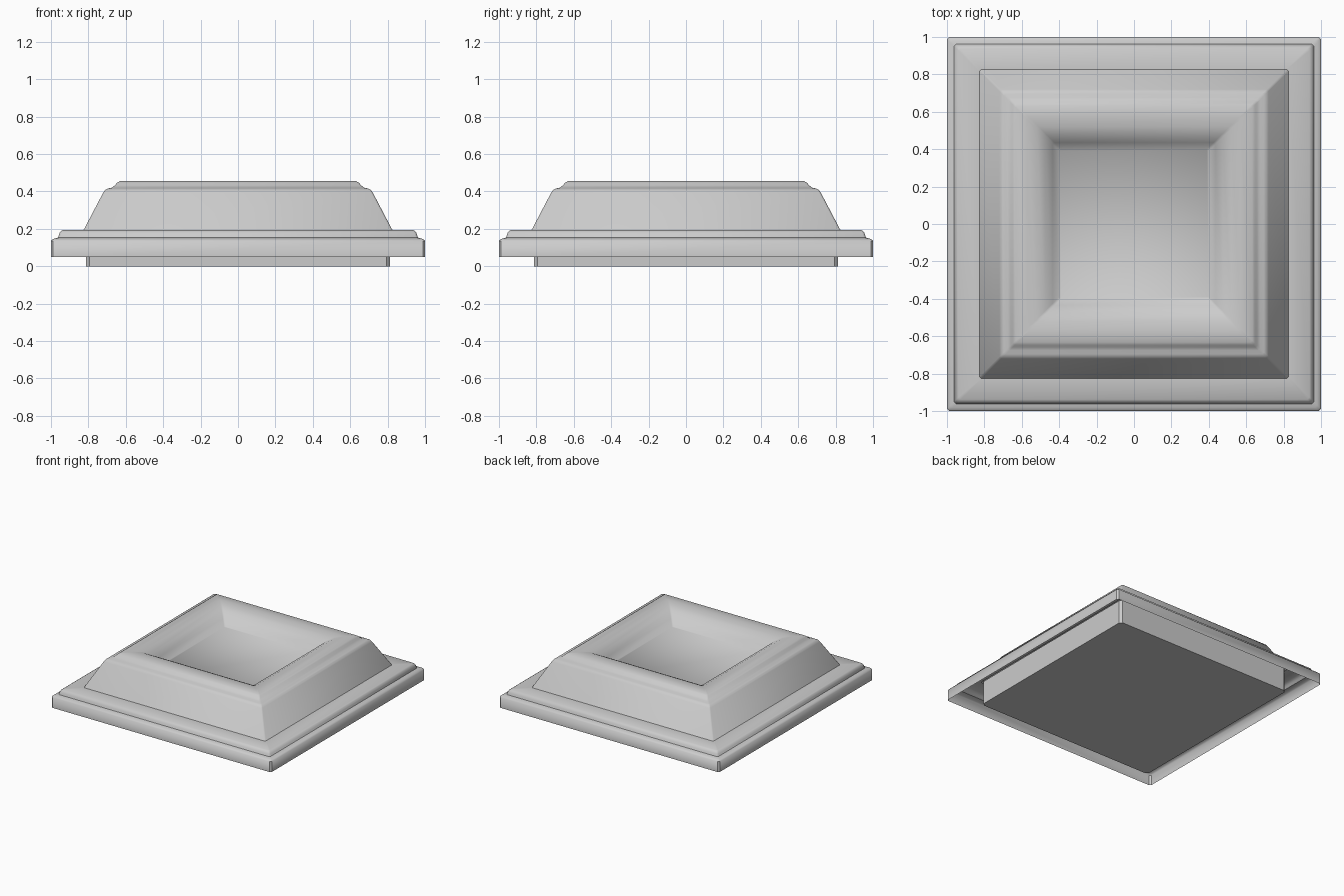
import bpy, bmesh

if "Cube" in bpy.data.objects:
    bpy.data.objects.remove(bpy.data.objects["Cube"])


def ring_points(half, z, cut):
    """Square ring with tiny clipped corners, counter-clockwise."""
    a, b = half, half - cut
    pts = [(b, -a), (a, -b), (a, b), (b, a), (-b, a), (-a, b), (-a, -b), (-b, -a)]
    return [(x, y, z) for x, y in pts]


def square_loft(name, profile, cut, cap_start=False, cap_end=False):
    """Skin a (half width, height) profile around a square."""
    bm = bmesh.new()
    rings = [[bm.verts.new(p) for p in ring_points(h, z, cut)] for h, z in profile]
    for low, up in zip(rings, rings[1:]):
        for i in range(8):
            j = (i + 1) % 8
            bm.faces.new((low[i], low[j], up[j], up[i]))
    if cap_start:
        bm.faces.new(rings[0][::-1])
    if cap_end:
        bm.faces.new(rings[-1])
    mesh = bpy.data.meshes.new(name)
    bm.to_mesh(mesh)
    bm.free()
    obj = bpy.data.objects.new(name, mesh)
    bpy.context.collection.objects.link(obj)
    bpy.ops.object.select_all(action='DESELECT')
    obj.select_set(True)
    bpy.context.view_layer.objects.active = obj
    bpy.ops.object.shade_smooth_by_angle(angle=0.75)
    return obj


# Hollow flange with a stepped, rounded edge
flange = [(1.0, 0.05), (1.0, 0.135), (0.993, 0.143), (0.98, 0.149), (0.962, 0.153),
          (0.957, 0.17), (0.951, 0.184), (0.938, 0.193), (0.82, 0.193)]
square_loft("flange", flange, 0.012)

# Raised frame: sloping outside, stepped rim, dished recess with flat floor
frame = [(0.826, 0.193), (0.72, 0.395), (0.71, 0.409), (0.695, 0.416), (0.675, 0.42),
         (0.658, 0.433), (0.647, 0.446), (0.632, 0.455), (0.57, 0.455),
         (0.52, 0.448), (0.475, 0.425), (0.435, 0.385), (0.40, 0.34)]
square_loft("raised_frame", frame, 0.01, cap_end=True)

# Plug underneath, closed at the bottom
square_loft("base_plug", [(0.813, 0.0), (0.813, 0.193)], 0.02, cap_start=True)
